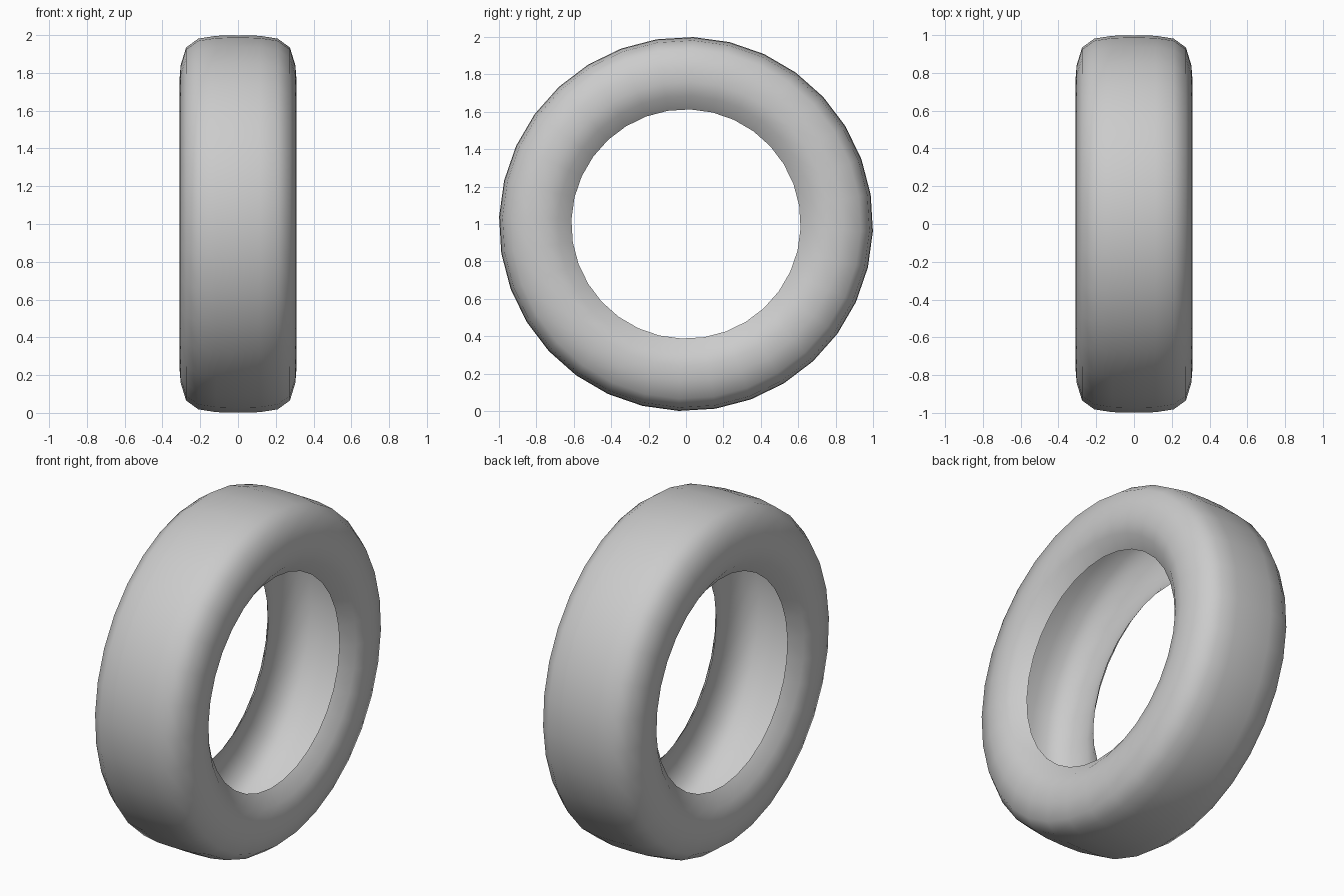
import bpy, bmesh, math
from mathutils import Matrix, Vector

cube = bpy.data.objects.get("Cube")
if cube:
    bpy.data.objects.remove(cube, do_unlink=True)

# Rubber material
rubber = bpy.data.materials.new("light grey rubber")
rubber.use_nodes = True
grey = (0.6, 0.6, 0.6, 1)
rubber.diffuse_color = grey
rubber.node_tree.nodes["Principled BSDF"].inputs["Base Color"].default_value = grey

# Half section of the tyre wall: (across, radius), tread centre to bead
half = [(0, 1.0), (0.115, 0.997), (0.21, 0.982), (0.275, 0.935), (0.304, 0.84),
        (0.31, 0.76), (0.287, 0.685), (0.23, 0.613)]
section = [(-x, r) for x, r in reversed(half[1:])] + half

# Spin the open section around the axle
bm = bmesh.new()
turn = Matrix.Rotation(math.radians(-2.2), 3, 'X')
verts = [bm.verts.new(turn @ Vector((x, 0, r))) for x, r in section]
edges = [bm.edges.new(pair) for pair in zip(verts, verts[1:])]
bmesh.ops.spin(bm, geom=verts + edges, cent=(0, 0, 0), axis=(1, 0, 0),
               angle=math.tau, steps=32, use_merge=True)
bmesh.ops.remove_doubles(bm, verts=bm.verts, dist=0.001)

# Outward normals on the tread side
bm.normal_update()
tread = max(bm.faces, key=lambda f: f.calc_center_median().yz.length)
if tread.normal.dot(tread.calc_center_median()) < 0:
    bmesh.ops.reverse_faces(bm, faces=bm.faces)
for face in bm.faces:
    face.smooth = True

mesh = bpy.data.meshes.new("tyre")
bm.to_mesh(mesh)
bm.free()
mesh.materials.append(rubber)
tyre = bpy.data.objects.new("tyre", mesh)
tyre.location.z = 1
bpy.context.collection.objects.link(tyre)
